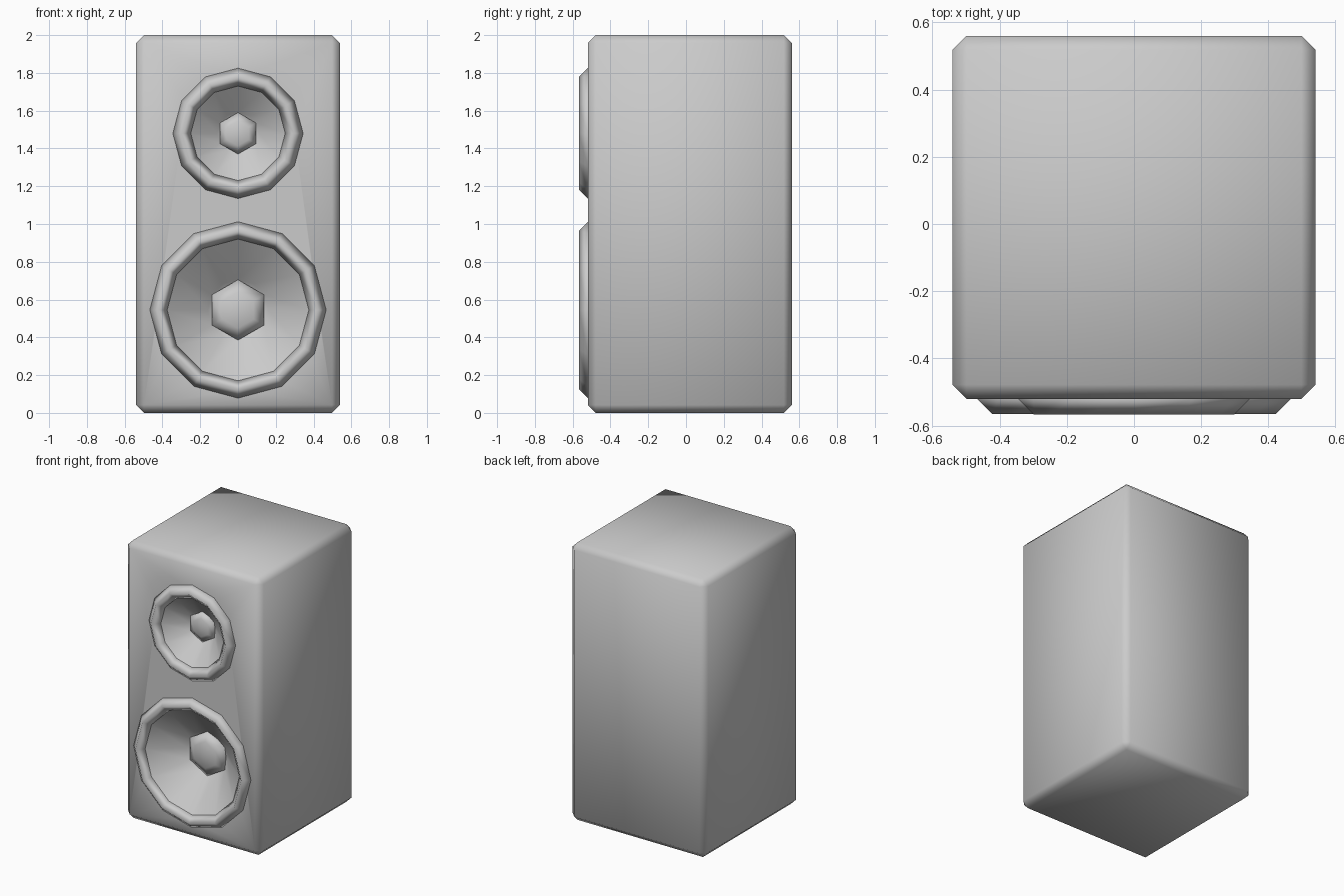
import bpy, bmesh, math

if "Cube" in bpy.data.objects:
    bpy.data.objects.remove(bpy.data.objects["Cube"])

FRONT = -0.52          # y of the cabinet's front panel


def finish(name, bm, smooth=True):
    mesh = bpy.data.meshes.new(name)
    for f in bm.faces:
        f.smooth = smooth
    bm.to_mesh(mesh)
    bm.free()
    obj = bpy.data.objects.new(name, mesh)
    bpy.context.collection.objects.link(obj)
    return obj


def lathe(name, profile, z, sides=12, closed=False, smooth=True):
    """Revolve (radius, y) points, outer to inner, about a front-back axis at height z."""
    bm = bmesh.new()
    rings = []
    for r, y in profile:
        angles = [math.pi / 2 + math.tau * j / sides for j in range(sides)]
        rings.append([bm.verts.new((r * math.cos(a), y, z + r * math.sin(a))) for a in angles])
    pairs = list(zip(rings, rings[1:]))
    if closed:
        pairs.append((rings[-1], rings[0]))
    for a, b in pairs:
        for j in range(sides):
            k = (j + 1) % sides
            bm.faces.new((a[j], a[k], b[k], b[j]))
    bmesh.ops.remove_doubles(bm, verts=bm.verts, dist=1e-5)
    return finish(name, bm, smooth)


# Cabinet: box with a single chamfer, shaded smooth
bm = bmesh.new()
bmesh.ops.create_cube(bm, size=1)
for v in bm.verts:
    v.co.x *= 1.08
    v.co.y = v.co.y * 1.08 + 0.02
    v.co.z = (v.co.z + 0.5) * 2
bmesh.ops.bevel(bm, geom=bm.edges[:], offset=0.042, segments=1, affect='EDGES')
cabinet = finish("cabinet", bm)


def driver(label, z, outer, inner, cap):
    mid, half = (outer + inner) / 2, (outer - inner) / 2
    cap_y = FRONT + 0.46 * inner

    # Opening in the front panel, its edge hidden under the surround
    cutter = lathe(label + "_cutter", [(0, -0.2), (mid, -0.2), (mid, -0.7), (0, -0.7)][::-1],
                   z, smooth=False)
    bm = bmesh.new()
    bm.from_mesh(cutter.data)
    bmesh.ops.recalc_face_normals(bm, faces=bm.faces)
    bm.to_mesh(cutter.data)
    bm.free()
    cutter.hide_render = True
    cutter.hide_viewport = True
    cut = cabinet.modifiers.new(label + "_opening", 'BOOLEAN')
    cut.operation = 'DIFFERENCE'
    cut.solver = 'EXACT'
    cut.object = cutter

    # Surround: twelve-sided ring with a diamond section
    lathe(label + "_surround", [(outer, FRONT), (mid, FRONT - half),
                                (inner, FRONT), (mid, FRONT + half)], z, closed=True)
    # Cone sloping back into the cabinet
    lathe(label + "_cone", [(inner, FRONT), (cap, cap_y), (cap * 0.7, cap_y + cap * 0.25),
                            (0, cap_y + cap * 0.25)], z)
    # Six-sided shallow dust cap
    lathe(label + "_dust_cap", [(cap * 0.95, cap_y + cap * 0.15), (cap, cap_y),
                                (cap * 0.6, cap_y - cap * 0.17), (0, cap_y - cap * 0.25)],
          z, sides=6)


driver("tweeter", 1.48, 0.345, 0.25, 0.11)
driver("woofer", 0.545, 0.467, 0.375, 0.16)
